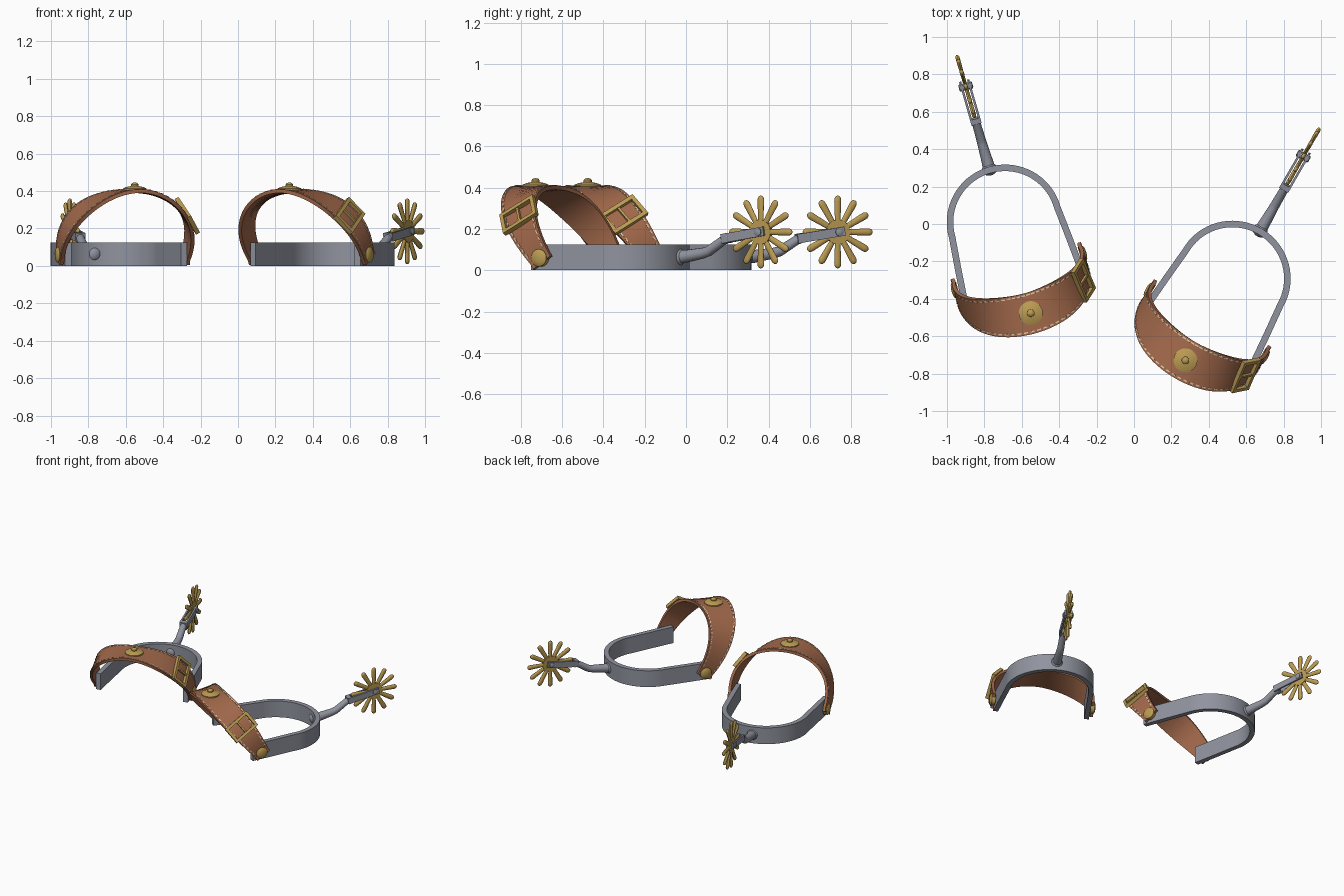
import bpy, bmesh, math
from mathutils import Matrix, Vector

if "Cube" in bpy.data.objects:
    bpy.data.objects.remove(bpy.data.objects["Cube"])


def material(name, rgb):
    m = bpy.data.materials.new(name)
    m.diffuse_color = (*rgb, 1)
    m.use_nodes = True
    m.node_tree.nodes["Principled BSDF"].inputs["Base Color"].default_value = m.diffuse_color
    return m


STEEL = material("grey steel", (0.28, 0.295, 0.345))
LEATHER = material("brown leather", (0.36, 0.14, 0.07))
BRASS = material("brass", (0.50, 0.33, 0.085))
THREAD = material("cream thread", (0.75, 0.60, 0.40))


def finish(bm, name, mat, world, angle=35):
    bmesh.ops.recalc_face_normals(bm, faces=bm.faces)
    me = bpy.data.meshes.new(name)
    bm.to_mesh(me)
    bm.free()
    me.materials.append(mat)
    me.polygons.foreach_set("use_smooth", [True] * len(me.polygons))
    me.set_sharp_from_angle(angle=math.radians(angle))
    ob = bpy.data.objects.new(name, me)
    bpy.context.collection.objects.link(ob)
    ob.matrix_world = world
    return ob


def box(bm, frame, centre, size):
    m = frame @ Matrix.Translation(centre) @ Matrix.Diagonal((*size, 1))
    bmesh.ops.create_cube(bm, size=1, matrix=m)


def loft(bm, rings):
    """Skin a list of equal closed rings and cap both ends."""
    vs = [[bm.verts.new(p) for p in r] for r in rings]
    n = len(vs[0])
    for a, b in zip(vs, vs[1:]):
        for i in range(n):
            j = (i + 1) % n
            bm.faces.new((a[i], a[j], b[j], b[i]))
    bm.faces.new(vs[0])
    bm.faces.new(vs[-1])


def lathe(bm, frame, profile, n=24):
    """Turn (radius, height) points about the frame's z axis."""
    loft(bm, [[frame @ Vector((r * math.cos(k * math.tau / n), r * math.sin(k * math.tau / n), h))
               for k in range(n)] for r, h in profile])


# Strap centre line and frame: x along, y across, z outward
def strap_point(t):
    a = 0.35 + 0.028 * abs(math.sin(2 * t))
    return Vector((a * math.cos(t), -0.28 - 0.228 * math.sin(t), 0.06 + 0.34 * math.sin(t)))


def strap_frame(t):
    tan = (strap_point(t + 0.01) - strap_point(t - 0.01)).normalized()
    lean = math.radians(32) * math.cos(t) ** 2
    w = Vector((0, -math.cos(lean), -math.sin(lean)))
    w = (w - tan * w.dot(tan)).normalized()
    m = Matrix((tan, w, tan.cross(w))).transposed().to_4x4()
    return Matrix.Translation(strap_point(t)) @ m


def strap_width(t):
    return 0.115 + 0.107 * max(0, math.sin(t))


def heel_band(world):
    path = [(0.322, -0.34, 0.995), (0.308, -0.17, 0.996)]
    arc = [(0.292 * math.cos(k * math.pi / 36), 0.288 * math.sin(k * math.pi / 36)) for k in range(37)]
    pts = [(x, y) for x, y, _ in path] + arc + [(-x, y) for x, y, _ in reversed(path)]
    rings = []
    for i, (x, y) in enumerate(pts):
        p, q = pts[max(i - 1, 0)], pts[min(i + 1, len(pts) - 1)]
        d = Vector((q[1] - p[1], p[0] - q[0], 0)).normalized() * 0.0175
        c = Vector((x, y, 0))
        up = Vector((0, 0, 0.125))
        rings.append([c - d, c + d, c + d + up, c - d + up])
    bm = bmesh.new()
    loft(bm, rings)
    finish(bm, "heel_band", STEEL, world)


def shank(world):
    # Boss through the band, then a bent tapering neck
    bm = bmesh.new()
    bmesh.ops.create_uvsphere(bm, u_segments=24, v_segments=12, radius=1,
                              matrix=Matrix.Translation((0, 0.292, 0.064)) @ Matrix.Diagonal((0.042, 0.034, 0.042, 1)))
    path = [(0.29, 0.064, 0.034), (0.33, 0.067, 0.031), (0.43, 0.083, 0.026),
            (0.46, 0.092, 0.025), (0.54, 0.143, 0.023), (0.575, 0.157, 0.022)]
    rings = []
    for i, (y, z, r) in enumerate(path):
        p, q = path[max(i - 1, 0)], path[min(i + 1, len(path) - 1)]
        up = Vector((0, p[1] - q[1], q[0] - p[0])).normalized()
        rings.append([Vector((r * math.cos(k * math.tau / 16), y, z)) + up * r * math.sin(k * math.tau / 16)
                      for k in range(16)])
    loft(bm, rings)
    finish(bm, "shank", STEEL, world)

    # Fork with two arms, and the wheel pin
    bm = bmesh.new()
    tilt = Matrix.Translation((0, 0.752, 0.185)) @ Matrix.Rotation(math.radians(9), 4, 'X')
    box(bm, tilt, (0, -0.195, 0), (0.056, 0.03, 0.046))
    for s in (-1, 1):
        box(bm, tilt, (s * 0.022, -0.09, 0), (0.012, 0.24, 0.044))
    finish(bm, "fork", STEEL, world)
    bm = bmesh.new()
    pin = Matrix.Translation((0, 0.752, 0.185)) @ Matrix.Rotation(math.pi / 2, 4, 'Y')
    lathe(bm, pin, [(0.012, -0.038), (0.019, -0.034), (0.019, 0.034), (0.012, 0.038)], 16)
    finish(bm, "wheel_pin", STEEL, world)


def spiked_wheel(world):
    bm = bmesh.new()
    centre = Matrix.Translation((0, 0.752, 0.185))
    lathe(bm, centre @ Matrix.Rotation(math.pi / 2, 4, 'Y'), [(0.06, -0.010), (0.06, 0.010)])
    for k in range(12):
        m = centre @ Matrix.Rotation(k * math.tau / 12, 4, 'X') @ Matrix.Diagonal((0.65, 1, 1, 1))
        lathe(bm, m, [(0.013, 0.03), (0.0175, 0.15), (0.0165, 0.163), (0.011, 0.172), (0.003, 0.176)], 12)
    finish(bm, "spiked_wheel", BRASS, world)


def strap(world):
    # Arched leather strap, wide over the instep
    bm = bmesh.new()
    rings = []
    for k in range(49):
        t = math.radians(-4 + 188 * k / 48)
        m, h = strap_frame(t), strap_width(t) / 2
        rings.append([m @ Vector((0, y, z)) for y, z in
                      ((-h, -0.01), (h, -0.01), (h, 0.01), (-h, 0.01))])
    loft(bm, rings)
    finish(bm, "strap", LEATHER, world)

    # Stitches along both edges
    bm = bmesh.new()
    for k in range(36):
        t = math.radians(6 + 168 * k / 35)
        for s in (-1, 1):
            box(bm, strap_frame(t), (0, s * (strap_width(t) / 2 - 0.013), 0.0105), (0.021, 0.007, 0.004))
    finish(bm, "stitches", THREAD, world)

    # Domed medallion with a centre knob
    bm = bmesh.new()
    lathe(bm, strap_frame(math.pi / 2), [(0.064, 0.005), (0.064, 0.014), (0.045, 0.022), (0.02, 0.027),
                                         (0.02, 0.036), (0.014, 0.043), (0.004, 0.046)], 32)
    finish(bm, "medallion", BRASS, world)

    # Rivets joining strap and band
    bm = bmesh.new()
    for t in (0, math.pi):
        lathe(bm, strap_frame(t), [(0.042, -0.012), (0.042, 0.014), (0.034, 0.02), (0.018, 0.024), (0.004, 0.025)])
    finish(bm, "rivets", BRASS, world)

    # Buckle frame and prong
    bm = bmesh.new()
    m = strap_frame(math.radians(36))
    for s in (-1, 1):
        box(bm, m, (s * 0.054, 0, 0.016), (0.02, 0.2, 0.024))
        box(bm, m, (0, s * 0.09, 0.016), (0.128, 0.02, 0.024))
    box(bm, m, (0, 0, 0.018), (0.12, 0.012, 0.014))
    finish(bm, "buckle", BRASS, world)


# The pair, each turned a different way
for x, y, turn in ((-0.692, 0.012, 16), (0.529, -0.289, -30)):
    world = Matrix.Translation((x, y, 0)) @ Matrix.Rotation(math.radians(turn), 4, 'Z')
    for build in (heel_band, shank, spiked_wheel, strap):
        build(world)
